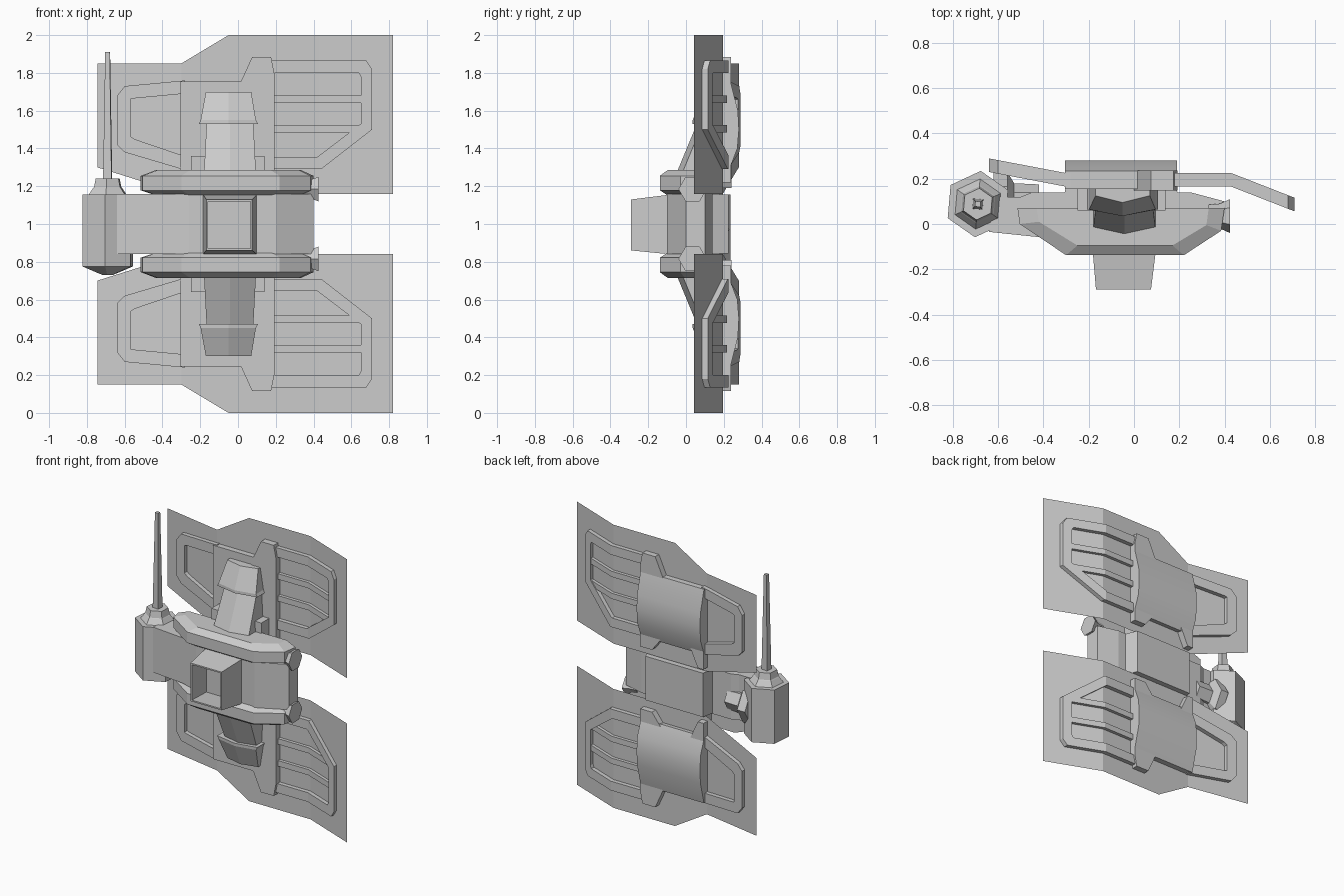
import bpy, bmesh
from math import cos, sin, pi, radians
from mathutils import Vector

if "Cube" in bpy.data.objects:
    bpy.data.objects.remove(bpy.data.objects["Cube"])


def finish(name, bm, mirror=False, smooth=False):
    """Objects sit at z=1 so that mirrored parts flip about mid height."""
    for v in bm.verts:
        v.co.z -= 1
    bmesh.ops.recalc_face_normals(bm, faces=bm.faces[:])
    me = bpy.data.meshes.new(name)
    bm.to_mesh(me)
    bm.free()
    ob = bpy.data.objects.new(name, me)
    ob.location.z = 1
    bpy.context.collection.objects.link(ob)
    if mirror:
        m = ob.modifiers.new("mirror", 'MIRROR')
        m.use_axis = (False, False, True)
        m.use_clip = m.use_mirror_merge = False
    if smooth:
        bpy.ops.object.select_all(action='DESELECT')
        ob.select_set(True)
        bpy.context.view_layer.objects.active = ob
        bpy.ops.object.shade_smooth_by_angle(angle=radians(25))
    return ob


def loft(name, rings, start=True, end=True, **kw):
    """Skin a series of equal-length closed rings."""
    bm = bmesh.new()
    vs = [[bm.verts.new(p) for p in r] for r in rings]
    n = len(vs[0])
    for a, b in zip(vs, vs[1:]):
        for i in range(n):
            j = (i + 1) % n
            bm.faces.new((a[i], a[j], b[j], b[i]))
    if start:
        bm.faces.new(vs[0])
    if end:
        bm.faces.new(vs[-1])
    return finish(name, bm, **kw)


def plan(pts, z):
    return [(x, y, z) for x, y in pts]


def elev(pts, y):
    return [(x, y, z) for x, z in pts]


def rect(x0, x1, z0, z1, y):
    return elev([(x0, z0), (x1, z0), (x1, z1), (x0, z1)], y)


def ngon(cx, cy, r, z, n=6, turn=0.0):
    return [(cx + r * cos(turn + 2 * pi * i / n), cy + r * sin(turn + 2 * pi * i / n), z) for i in range(n)]


def disc_x(x, cy, cz, r):
    return [(x, cy + r * cos(pi * i / 3), cz + r * sin(pi * i / 3)) for i in range(6)]


# Folded wing surface: y as a function of x
BENDS = (-0.3, 0.43)


def fold(x):
    if x < BENDS[0]:
        return 0.195 + (BENDS[0] - x) * 0.19
    if x > BENDS[1]:
        return 0.195 - (x - BENDS[1]) * 0.39
    return 0.195


def folded(name, outer, inner=None, thick=0.0):
    bm = bmesh.new()
    o = [bm.verts.new((x, 0, z)) for x, z in outer]
    if inner:
        i_ = [bm.verts.new((x, 0, z)) for x, z in inner]
        for a in range(len(o)):
            b = (a + 1) % len(o)
            bm.faces.new((o[a], o[b], i_[b], i_[a]))
    else:
        bm.faces.new(o)
    for bx in BENDS:
        bmesh.ops.bisect_plane(bm, geom=bm.verts[:] + bm.edges[:] + bm.faces[:],
                               plane_co=(bx, 0, 0), plane_no=(1, 0, 0))
    if thick:
        ext = bmesh.ops.extrude_face_region(bm, geom=bm.faces[:], use_keep_orig=True)
        top = {g for g in ext['geom'] if isinstance(g, bmesh.types.BMVert)}
        for v in bm.verts:
            v.co.y = thick / 2 if v in top else -thick / 2
    for v in bm.verts:
        v.co.y += fold(v.co.x)
    return finish(name, bm, mirror=True)


# Wing sheets, frames and ribs (upper set, mirrored downward)
folded("wing_sheet", [(-0.745, 1.3), (-0.3, 1.16), (0.82, 1.16), (0.82, 2.0),
                      (-0.05, 2.0), (-0.3, 1.85), (-0.745, 1.85)])
folded("left_wing_frame",
       [(-0.28, 1.285), (-0.6, 1.38), (-0.64, 1.42), (-0.64, 1.68), (-0.6, 1.73), (-0.28, 1.76)],
       [(-0.285, 1.36), (-0.55, 1.45), (-0.57, 1.465), (-0.57, 1.66), (-0.55, 1.665), (-0.285, 1.69)], 0.06)
folded("right_wing_frame",
       [(0.16, 1.29), (0.44, 1.29), (0.71, 1.5), (0.71, 1.82), (0.68, 1.865), (0.16, 1.865)],
       [(0.17, 1.355), (0.42, 1.355), (0.65, 1.53), (0.65, 1.78), (0.64, 1.80), (0.17, 1.80)], 0.06)
for z in (1.485, 1.64):
    folded("wing_rib", [(0.17, z), (0.66, z), (0.66, z + 0.04), (0.17, z + 0.04)], None, 0.045)

# Wing root cover, clamp and foot
cover = [(0.155, 1.3), (0.23, 1.29), (0.272, 1.40), (0.28, 1.5), (0.275, 1.6), (0.235, 1.755), (0.155, 1.755)]
loft("wing_root_cover", [[(x, y, z) for y, z in cover] for x in (-0.305, 0.19)], mirror=True, smooth=True)
clamp = [(0.0, 1.72), (0.075, 1.885), (0.175, 1.885), (0.192, 1.8), (0.192, 1.22), (0.1, 1.22), (0.03, 1.31)]
loft("wing_clamp", [elev(clamp, y) for y in (0.148, 0.237)], mirror=True)
loft("wing_foot", [elev([(-0.305, 1.19), (-0.26, 1.19), (-0.2, 1.32), (-0.305, 1.32)], y)
                   for y in (0.16, 0.24)], mirror=True)

# Main hull, seen in plan
hull = [(-0.64, -0.035), (-0.4, -0.06), (-0.26, -0.1), (0.2, -0.1), (0.4, 0.0),
        (0.4, 0.1), (0.25, 0.14), (-0.45, 0.14), (-0.5, 0.12), (-0.62, 0.12)]
loft("hull", [plan(hull, z) for z in (0.84, 1.16)])
back = [(-0.31, 0.12), (0.2, 0.12), (0.16, 0.225), (-0.29, 0.225)]
loft("hull_back_plate", [plan(back, z) for z in (0.845, 1.155)])

# Flanges above and below the hull
wide = [(-0.515, 0.07), (-0.505, 0.0), (-0.3, -0.138), (0.22, -0.138), (0.385, -0.03), (0.4, 0.07)]
slim = [(-0.43, 0.07), (-0.42, 0.01), (-0.25, -0.095), (0.17, -0.095), (0.32, -0.005), (0.33, 0.07)]
loft("hull_flange", [plan(slim, 1.15), plan(wide, 1.178), plan(wide, 1.255), plan(slim, 1.287)], mirror=True)
loft("wing_neck", [rect(-0.25, 0.14, 1.14, 1.36, y) for y in (0.06, 0.18)], mirror=True)


# Slanted strut with hood, five-sided with a ridge on the front
def ridge(x0, x1, yf, yb, z, dz=0.0):
    c = (x0 + x1) / 2
    return [(x0, yb, z), (x0, yf + 0.03, z), (c, yf, z - dz), (x1, yf + 0.03, z), (x1, yb, z)]


loft("wing_strut", [ridge(-0.18, 0.095, -0.05, 0.15, 1.27), ridge(-0.165, 0.08, 0.07, 0.19, 1.56)], mirror=True)
loft("strut_hood", [ridge(-0.208, 0.105, 0.035, 0.17, 1.53, 0.0), ridge(-0.198, 0.095, 0.035, 0.17, 1.55),
                    ridge(-0.17, 0.07, 0.095, 0.17, 1.7)], mirror=True)

# Hollow nose box
loft("nose_box", [rect(-0.185, 0.1, 0.84, 1.155, -0.09), rect(-0.168, 0.075, 0.86, 1.13, -0.29),
                  rect(-0.158, 0.065, 0.87, 1.12, -0.29), rect(-0.17, 0.085, 0.855, 1.14, -0.11)], start=False)

# Side lamps
loft("side_lamp", [disc_x(0.33, 0.035, 1.185, 0.05), disc_x(0.38, 0.035, 1.185, 0.055),
                   disc_x(0.425, 0.035, 1.185, 0.075)], mirror=True)

# Pod with connector, collar and antenna
px, py, t = -0.69, 0.088, radians(25)
loft("pod_connector", [disc_x(-0.62, 0.1, 0.97, 0.13), disc_x(-0.56, 0.1, 0.97, 0.13),
                       disc_x(-0.53, 0.1, 0.97, 0.08), disc_x(-0.42, 0.1, 0.97, 0.075)])
loft("pod", [ngon(px, py, 0.03, 0.73, turn=t), ngon(px, py, 0.147, 0.775, turn=t),
             ngon(px, py, 0.147, 1.155, turn=t)])
loft("antenna_collar", [ngon(px, py, 0.115, 1.15, turn=t), ngon(px, py, 0.085, 1.19, turn=t),
                        ngon(px, py, 0.08, 1.195, turn=t), ngon(px, py, 0.07, 1.24, turn=t)])
loft("antenna", [ngon(px, py, 0.032, 1.22, 4, radians(40)), ngon(px, py, 0.017, 1.91, 4, radians(40))])
